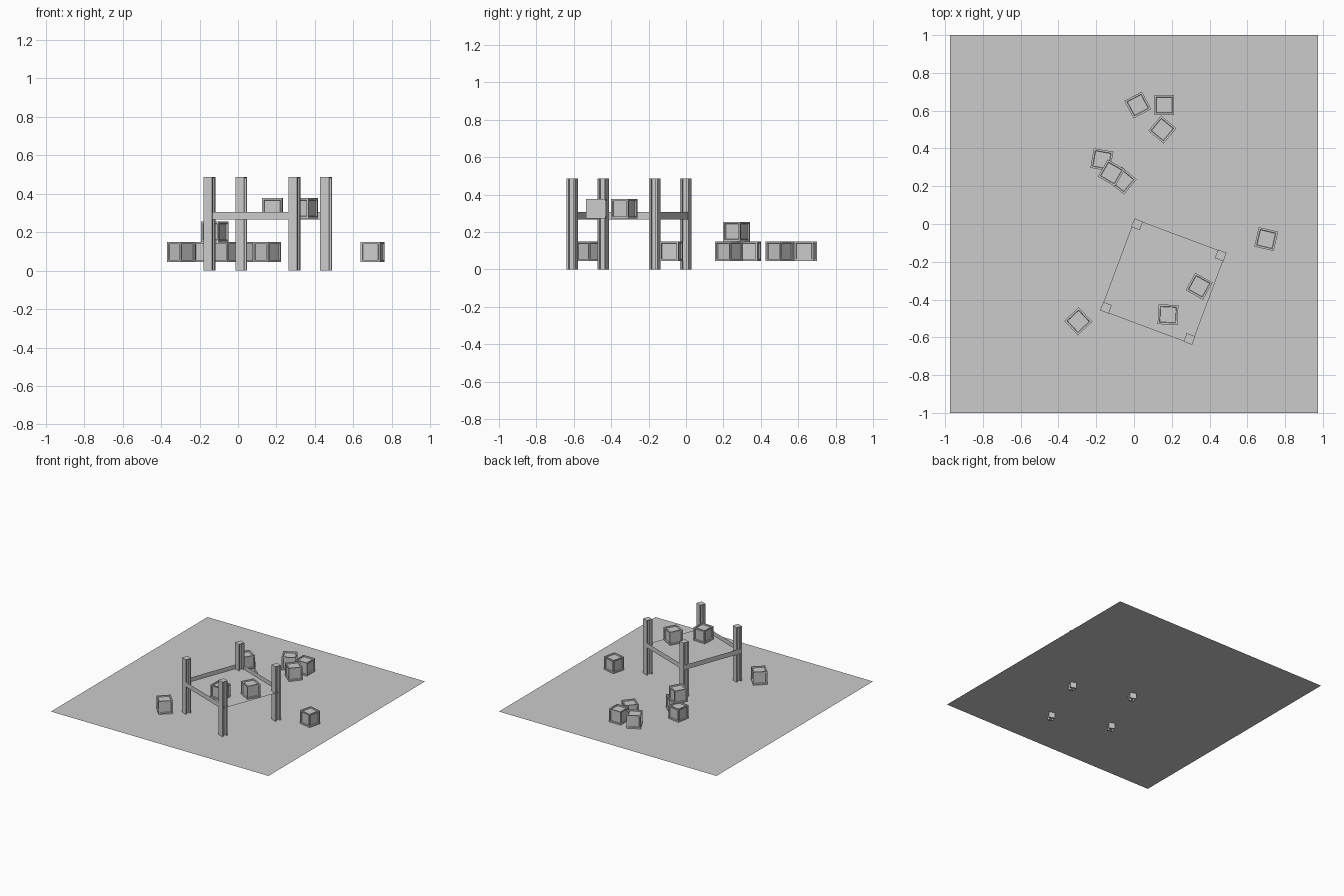
import bpy, bmesh
from math import radians
from mathutils import Matrix, Vector

cube = bpy.data.objects.get("Cube")
if cube:
    bpy.data.objects.remove(cube, do_unlink=True)

GREY = bpy.data.materials.new("plain_grey")
GREY.use_nodes = True
GREY.diffuse_color = (0.6, 0.6, 0.6, 1)
GREY.node_tree.nodes["Principled BSDF"].inputs["Base Color"].default_value = (0.6, 0.6, 0.6, 1)

GROUND = 0.045      # height of the ground sheet
SHELF = 0.272       # height of the platform deck
TOP = 0.487         # height of the posts
TABLE = Matrix.Translation((0.155, -0.305, 0)) @ Matrix.Rotation(radians(-20.5), 4, "Z")


def finish(bm, name, matrix=None):
    mesh = bpy.data.meshes.new(name)
    bm.to_mesh(mesh)
    bm.free()
    mesh.materials.append(GREY)
    obj = bpy.data.objects.new(name, mesh)
    bpy.context.collection.objects.link(obj)
    if matrix:
        obj.matrix_world = matrix
    return obj


def sheet(name, points, matrix=None):
    bm = bmesh.new()
    bm.faces.new([bm.verts.new(p) for p in points])
    return finish(bm, name, matrix)


def rectangle(hx, hy, z):
    return [(-hx, -hy, z), (hx, -hy, z), (hx, hy, z), (-hx, hy, z)]


# Ground sheet
sheet("ground_sheet", rectangle(0.973, 1.0, GROUND))

# Platform deck with a low rim on three sides
R = 0.258
sheet("platform_deck", rectangle(R, R, SHELF), TABLE)
corners = [(R, R), (-R, R), (-R, -R), (R, -R)]
for side, a, b in zip(("back", "right", "front"), corners, corners[1:]):
    low, high = SHELF - 0.005, SHELF + 0.034
    sheet(side + "_rim", [(*a, low), (*a, high), (*b, high), (*b, low)], TABLE)


# Posts: flanged beams with a thin cap
def post(name, x, y):
    h, t, w = 0.024, 0.013, 0.006
    half = [(h, -h), (h, -t), (w, -t), (w, t), (h, t), (h, h)]
    profile = half + [(-px, py) for px, py in reversed(half)]
    bm = bmesh.new()
    face = bm.faces.new([bm.verts.new((px, py, 0)) for px, py in profile])
    out = bmesh.ops.extrude_face_region(bm, geom=[face], use_keep_orig=True)
    new = [v for v in out["geom"] if isinstance(v, bmesh.types.BMVert)]
    bmesh.ops.translate(bm, verts=new, vec=(0, 0, TOP - 0.004))
    size = Matrix.Diagonal((2 * h, 2 * h, 0.004, 1))
    bmesh.ops.create_cube(bm, size=1, matrix=Matrix.Translation((0, 0, TOP - 0.002)) @ size)
    bmesh.ops.recalc_face_normals(bm, faces=bm.faces[:])
    finish(bm, name, TABLE @ Matrix.Translation((x, y, 0)))


P = 0.236
for depth, y in (("front", -P), ("back", P)):
    for side, x in (("right", -P), ("left", P)):
        post(f"{depth}_{side}_post", x, y)


# Crates with a recessed panel on every face
def crate(name, x, y, z, turn):
    size = 0.105
    bm = bmesh.new()
    bmesh.ops.create_cube(bm, size=size)
    panels = bm.faces[:]
    bmesh.ops.inset_individual(bm, faces=panels, thickness=0.014)
    bmesh.ops.inset_individual(bm, faces=panels, thickness=0.003, depth=-0.008)
    place = Matrix.Translation(Vector((x, y, z + size / 2)))
    finish(bm, name, place @ Matrix.Rotation(radians(turn), 4, "Z"))


STACK = GROUND + 0.105
crates = [
    (0.02, 0.63, GROUND, 28), (0.16, 0.63, GROUND, 0), (0.15, 0.5, GROUND, -40),
    (-0.17, 0.34, GROUND, -10), (-0.12, 0.27, STACK, -30), (-0.06, 0.23, GROUND, -40),
    (0.7, -0.08, GROUND, -13), (-0.295, -0.515, GROUND, 43),
    (0.345, -0.33, SHELF, -29), (0.18, -0.48, SHELF, -3),
]
for number, spec in enumerate(crates, 1):
    crate(f"crate_{number}", *spec)
